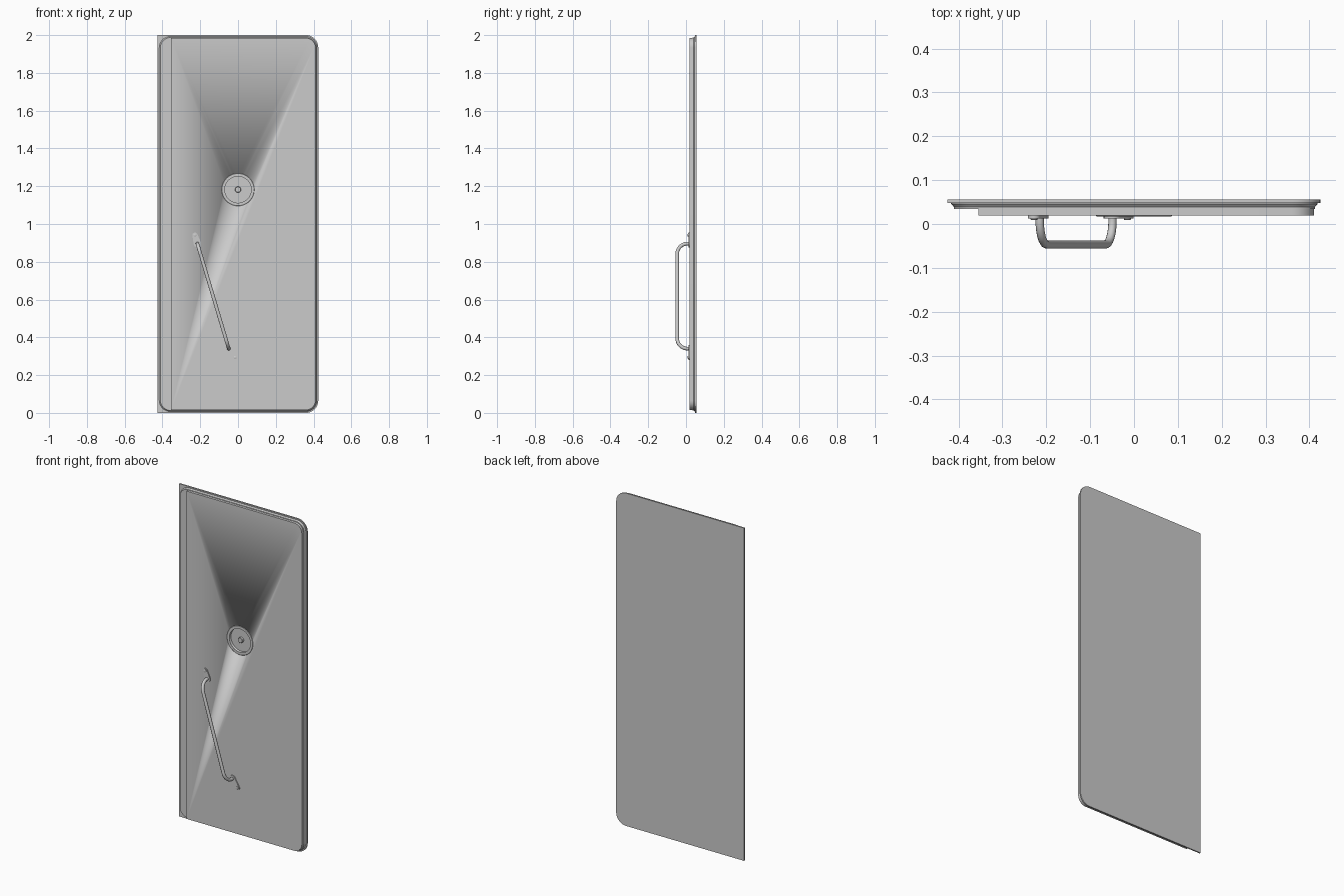
import bpy, bmesh
from math import sin, cos, pi, atan2
from mathutils import Vector

if "Cube" in bpy.data.objects:
    bpy.data.objects.remove(bpy.data.objects["Cube"])


def finish(bm, name, smooth=True):
    bmesh.ops.recalc_face_normals(bm, faces=bm.faces)
    me = bpy.data.meshes.new(name)
    bm.to_mesh(me)
    bm.free()
    ob = bpy.data.objects.new(name, me)
    bpy.context.collection.objects.link(ob)
    if smooth:
        shade(ob)
    return ob


def shade(ob):
    bpy.ops.object.select_all(action='DESELECT')
    ob.select_set(True)
    bpy.context.view_layer.objects.active = ob
    bpy.ops.object.shade_smooth_by_angle(angle=0.6)


def outline(x0, x1, z0, z1, rl, rr, n=10):
    """Rectangle in x/z with separate corner radii on the left and right."""
    pts = []
    for cx, cz, r, a0 in ((x1 - rr, z1 - rr, rr, 0), (x0 + rl, z1 - rl, rl, pi / 2),
                          (x0 + rl, z0 + rl, rl, pi), (x1 - rr, z0 + rr, rr, 1.5 * pi)):
        for i in range(n + 1 if r else 1):
            a = a0 + pi / 2 * i / n
            pts.append((cx + r * cos(a), cz + r * sin(a)))
    return pts


def loft(name, loops):
    """Skin closed x/z outlines placed at given y, capped at both ends."""
    bm = bmesh.new()
    rings = [[bm.verts.new((x, y, z)) for x, z in pts] for pts, y in loops]
    for a, b in zip(rings, rings[1:]):
        for i in range(len(a)):
            j = (i + 1) % len(a)
            bm.faces.new((a[i], a[j], b[j], b[i]))
    bm.faces.new(rings[0])
    bm.faces.new(rings[-1])
    return finish(bm, name)


def lathe(name, x, z, profile, n=48):
    """Spin a (radius, y) profile around a y-axis through x, z."""
    bm = bmesh.new()
    rings = [[bm.verts.new((x + r * cos(2 * pi * i / n), y, z + r * sin(2 * pi * i / n)))
              for i in range(n)] for r, y in profile]
    for a, b in zip(rings, rings[1:]):
        for i in range(n):
            j = (i + 1) % n
            bm.faces.new((a[i], a[j], b[j], b[i]))
    for ring in (rings[0], rings[-1]):
        bm.faces.new(ring)
    return finish(bm, name)


# Outer plate: square on the hinge side, rounded on the opening side
plate = outline(-0.425, 0.425, 0, 2, 0, 0.065)
loft("outer_plate", [(plate, 0.056), (plate, 0.048)])

# Stepped rim, rounded at all corners
rim = []
for inset, y in ((0, 0.05), (0, 0.046), (0.003, 0.043), (0.006, 0.039), (0.006, 0.034)):
    rim.append((outline(-0.417 + inset, 0.419 - inset, 0.007 + inset, 1.993 - inset,
                        0.06 - inset, 0.06 - inset), y))
loft("door_rim", rim)

# Raised inner panel
panel = outline(-0.355, 0.411, 0.015, 1.985, 0, 0.052)
slab = loft("inner_panel", [(panel, 0.036), (panel, 0.019)])

# Round recess for the lock
LX, LZ = 0, 1.182
cutter = lathe("recess_cutter", LX, LZ, [(0.07, 0.0), (0.07, 0.033)])
cutter.hide_render = True
cutter.hide_set(True)
mod = slab.modifiers.new("recess", 'BOOLEAN')
mod.operation = 'DIFFERENCE'
mod.solver = 'EXACT'
mod.object = cutter
bpy.context.view_layer.objects.active = slab
bpy.ops.object.modifier_apply(modifier=mod.name)
bpy.data.objects.remove(cutter)

# Thin collar, dish and central knob
bm = bmesh.new()
sec = [(0.087, 0.0195), (0.085, 0.0175), (0.07, 0.0175), (0.07, 0.0195)]
N = 48
rings = [[bm.verts.new((LX + r * cos(2 * pi * i / N), y, LZ + r * sin(2 * pi * i / N)))
          for i in range(N)] for r, y in sec]
for k in range(4):
    a, b = rings[k], rings[(k + 1) % 4]
    for i in range(N):
        j = (i + 1) % N
        bm.faces.new((a[i], a[j], b[j], b[i]))
finish(bm, "lock_collar")
lathe("lock_knob", LX, LZ, [(0.016, 0.033), (0.016, 0.021), (0.014, 0.019)], 24)

# Slanted grab handle
top, bottom = Vector((-0.215, 0, 0.896)), Vector((-0.049, 0, 0.34))
d = (bottom - top).normalized()
R, Y0, Y1 = 0.055, 0.019, -0.0465
path = []
for end, s in ((top, 1), (bottom, -1)):
    part = [end + Vector((0, Y0, 0))]
    for i in range(9):
        a = pi / 2 * i / 8
        part.append(end + d * s * R * (1 - cos(a)) + Vector((0, Y1 + R - R * sin(a), 0)))
    path += part if s > 0 else part[::-1]
cu = bpy.data.curves.new("handle_path", 'CURVE')
cu.dimensions = '3D'
cu.bevel_depth = 0.0095
cu.bevel_resolution = 4
cu.use_fill_caps = True
sp = cu.splines.new('POLY')
sp.points.add(len(path) - 1)
for p, co in zip(sp.points, path):
    p.co = (*co, 1)
rod = bpy.data.objects.new("grab_handle", cu)
bpy.context.collection.objects.link(rod)
bpy.ops.object.select_all(action='DESELECT')
rod.select_set(True)
bpy.context.view_layer.objects.active = rod
bpy.ops.object.convert(target='MESH')
shade(bpy.context.view_layer.objects.active)

# Teardrop feet with a bolt each
for tag, foot, bolt in (("upper", top, Vector((-0.228, 0, 0.941))),
                        ("lower", bottom, Vector((-0.015, 0, 0.294)))):
    v = bolt - foot
    ang = atan2(v.z, v.x)
    pts = []
    for c, r, a0 in ((foot, 0.02, ang + pi / 2), (bolt, 0.014, ang - pi / 2)):
        for i in range(11):
            a = a0 + pi * i / 10
            pts.append((c.x + r * cos(a), c.z + r * sin(a)))
    loft(tag + "_handle_foot", [(pts, 0.02), (pts, 0.013)])
    lathe(tag + "_bolt", bolt.x, bolt.z, [(0.008, 0.014), (0.008, 0.010), (0.006, 0.009)], 16)
